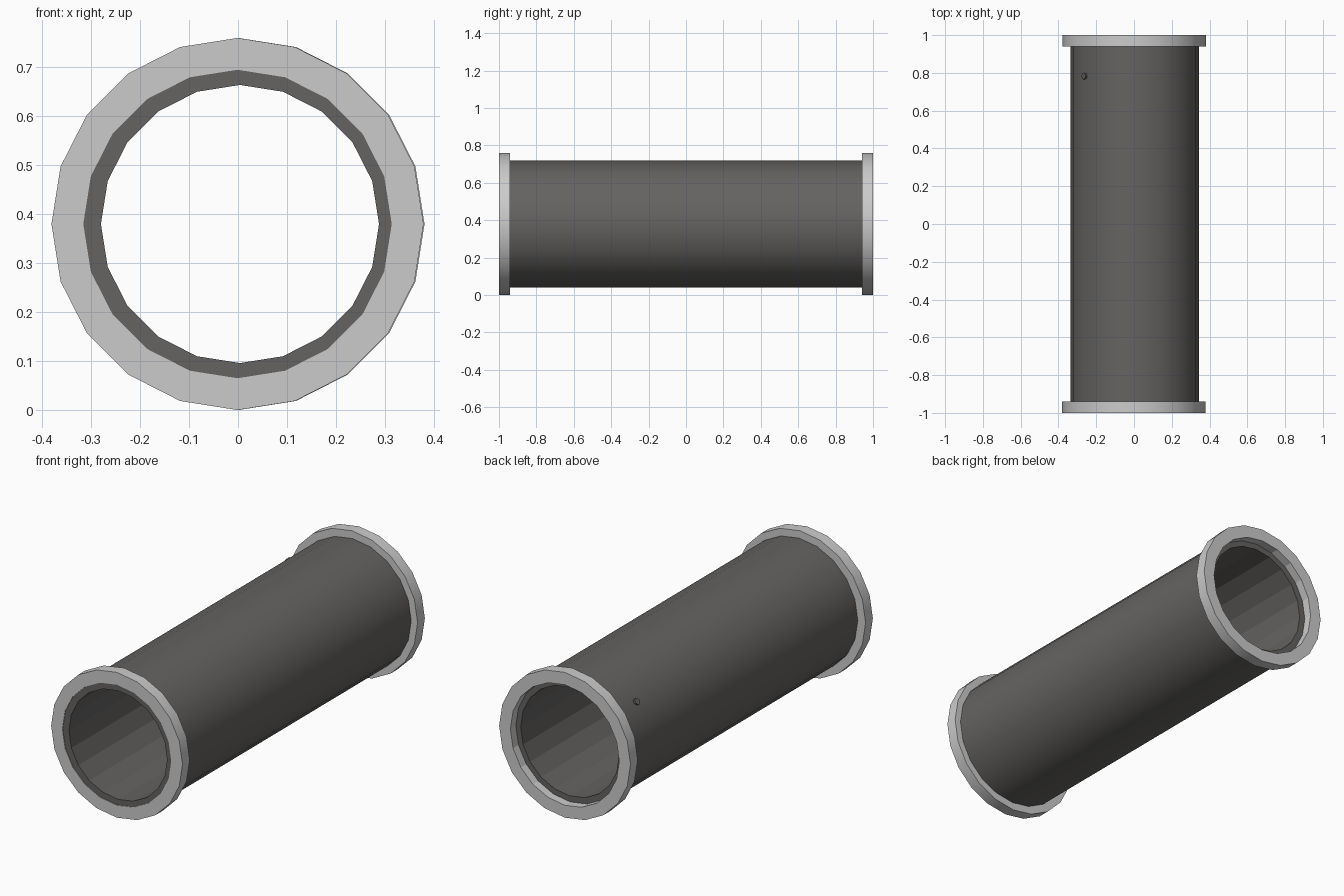
import bpy, bmesh, math
from mathutils import Vector

if "Cube" in bpy.data.objects:
    bpy.data.objects.remove(bpy.data.objects["Cube"])

SIDES, CZ = 20, 0.38


def tube(name, r_out, r_in, y0, y1, cx):
    """Hollow 20-sided tube along y, smooth outside and faceted inside."""
    bm = bmesh.new()
    profile = [(r_out, y0), (r_out, y1), (r_in, y1), (r_in, y0)]
    rings = []
    for i in range(SIDES):
        a = 2 * math.pi * i / SIDES
        rings.append([bm.verts.new((cx + r * math.sin(a), y, CZ + r * math.cos(a)))
                      for r, y in profile])
    for i in range(SIDES):
        a, b = rings[i], rings[(i + 1) % SIDES]
        for k in range(4):
            n = (k + 1) % 4
            f = bm.faces.new((a[k], a[n], b[n], b[k]))
            f.smooth = k == 0
    bmesh.ops.recalc_face_normals(bm, faces=bm.faces)
    for e in bm.edges:
        e.smooth = all(f.smooth for f in e.link_faces)
    return finish(name, bm)


def finish(name, bm):
    me = bpy.data.meshes.new(name)
    bm.to_mesh(me)
    bm.free()
    ob = bpy.data.objects.new(name, me)
    bpy.context.collection.objects.link(ob)
    return ob


def paint(ob, name, value):
    mat = bpy.data.materials.get(name) or bpy.data.materials.new(name)
    mat.diffuse_color = (*value, 1)
    mat.use_nodes = True
    mat.node_tree.nodes["Principled BSDF"].inputs["Base Color"].default_value = mat.diffuse_color
    ob.data.materials.append(mat)


DARK = (0.13, 0.125, 0.12)

# Main pipe: nearly flush in the front flange, recessed in the back one
paint(tube("pipe", 0.34, 0.284, -0.997, 0.955, 0.004), "dark_metal", DARK)

# End flanges
tube("front_flange", 0.38, 0.315, -1.0, -0.94, -0.001)
tube("back_flange", 0.38, 0.315, 0.94, 1.0, 0.001)

# Small stud on the upper left near the back
bm = bmesh.new()
bmesh.ops.create_cone(bm, cap_ends=True, segments=8, radius1=0.017,
                      radius2=0.017, depth=0.03)
stud = finish("stud", bm)
direction = Vector((-0.78, 0, 0.626)).normalized()
stud.rotation_mode = 'QUATERNION'
stud.rotation_quaternion = direction.to_track_quat('Z', 'Y')
stud.location = Vector((0.004, 0.783, CZ)) + direction * 0.333
paint(stud, "dark_metal", DARK)
